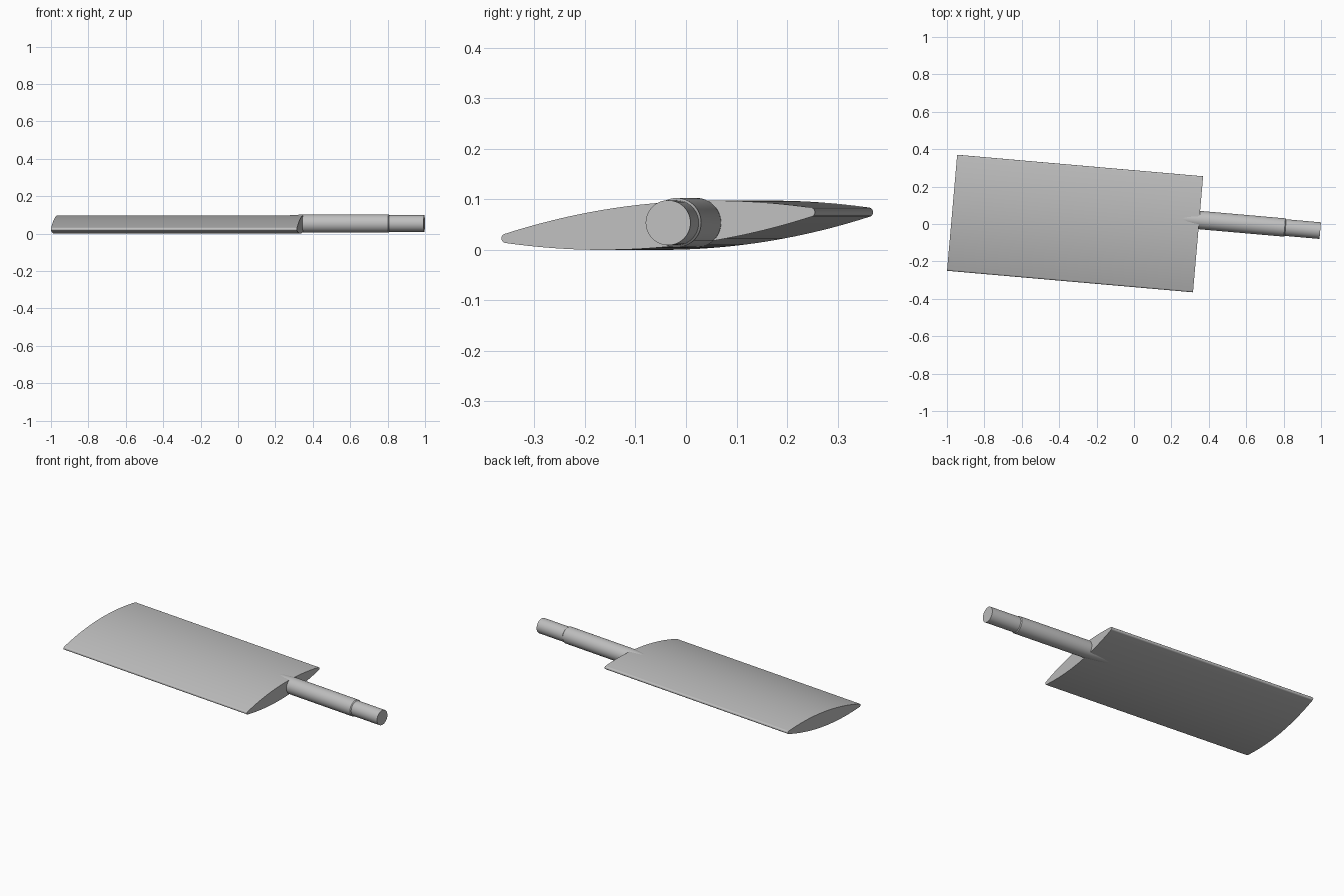
import bpy, bmesh, math
from mathutils import Matrix, Vector

if "Cube" in bpy.data.objects:
    bpy.data.objects.remove(bpy.data.objects["Cube"])

grey = bpy.data.materials.new("satin_grey")
grey.diffuse_color = (0.52, 0.52, 0.52, 1)
grey.use_nodes = True
grey.node_tree.nodes["Principled BSDF"].inputs["Base Color"].default_value = grey.diffuse_color

# Local frame: x along the shaft axis, origin at the blade root, yawed slightly
FRAME = Matrix.Translation((0.3425, -0.055, 0)) @ Matrix.Rotation(math.radians(-5), 4, 'Z')


def loft(name, rings):
    """Skin closed rings of points and cap both ends."""
    bm = bmesh.new()
    loops = [[bm.verts.new(FRAME @ Vector(p)) for p in ring] for ring in rings]
    n = len(loops[0])
    for a, b in zip(loops, loops[1:]):
        for i in range(n):
            j = (i + 1) % n
            bm.faces.new((a[i], a[j], b[j], b[i]))
    bm.faces.new(loops[0])
    bm.faces.new(loops[-1])
    bmesh.ops.recalc_face_normals(bm, faces=bm.faces)
    mesh = bpy.data.meshes.new(name)
    bm.to_mesh(mesh)
    bm.free()
    mesh.materials.append(grey)
    obj = bpy.data.objects.new(name, mesh)
    bpy.context.collection.objects.link(obj)
    bpy.ops.object.select_all(action='DESELECT')
    obj.select_set(True)
    bpy.context.view_layer.objects.active = obj
    bpy.ops.object.shade_smooth_by_angle(angle=math.radians(35))


# Blade: tilted lens section with rounded edges
HALF, EDGE, BULGE, STEPS, CAP = 0.303, 0.0095, 0.0345, 32, 8
half_outline = []
for i in range(STEPS + 1):
    s = -1 + 2 * i / STEPS
    half_outline.append((s * HALF, EDGE + BULGE * (1 - s * s)))
for i in range(1, CAP):
    a = math.pi / 2 - math.pi * i / CAP
    half_outline.append((HALF + EDGE * math.cos(a), EDGE * math.sin(a)))
outline = half_outline + [(-y, -z) for y, z in half_outline]
tilt = math.radians(4.9)
section = [(y * math.cos(tilt) - z * math.sin(tilt),
            0.0485 + y * math.sin(tilt) + z * math.cos(tilt)) for y, z in outline]
loft("blade", [[(x, y, z) for y, z in section] for x in (-1.32, 0)])

# Shaft: tapered root buried in the blade, main barrel, stepped-down end
SIDES = 48
profile = [(-0.16, 0.039), (0.01, 0.049), (0.458, 0.049), (0.463, 0.0445), (0.649, 0.0445)]
loft("shaft", [[(x, 0.0764 + r * math.cos(2 * math.pi * k / SIDES),
                 0.0535 + r * math.sin(2 * math.pi * k / SIDES)) for k in range(SIDES)]
               for x, r in profile])
